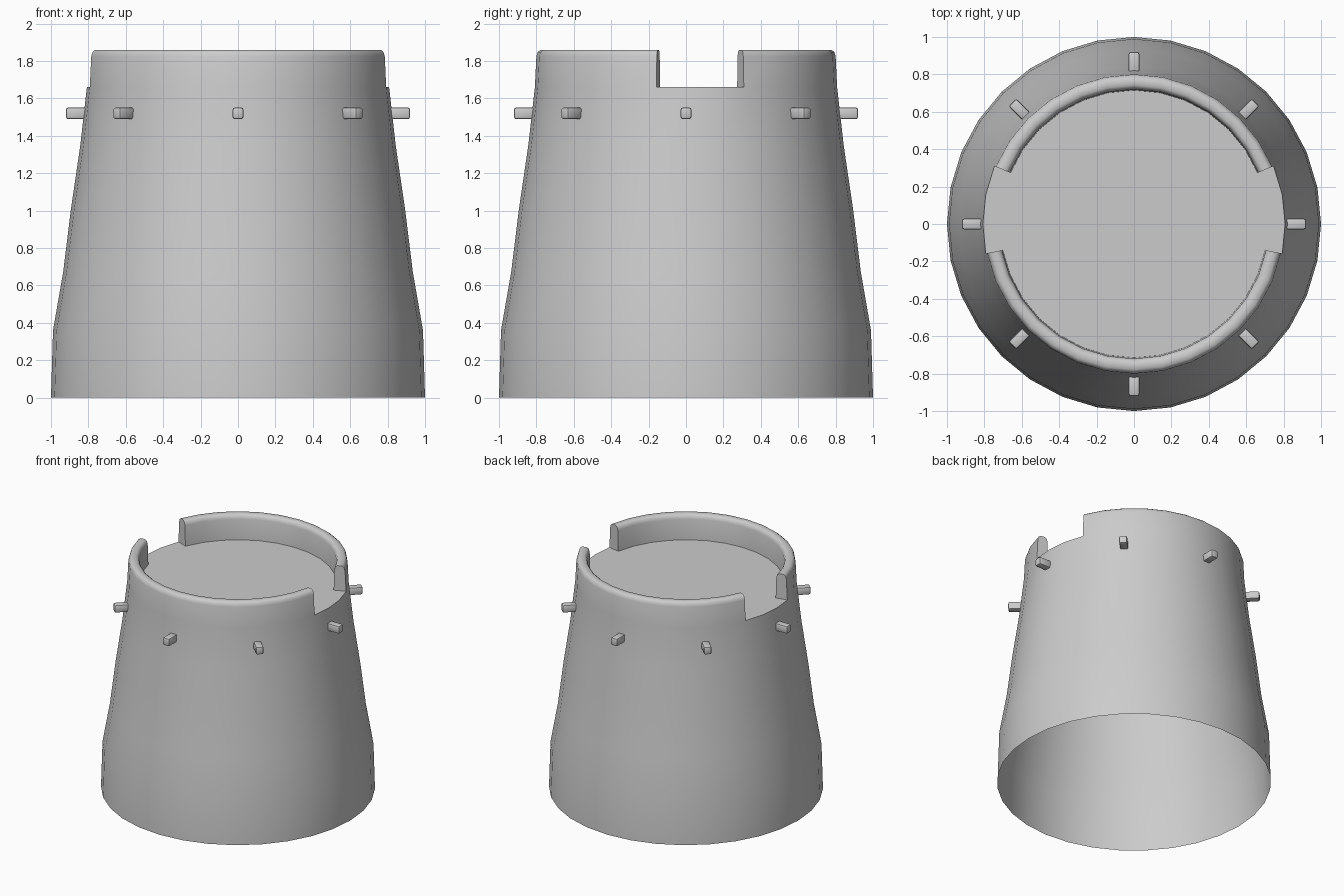
import bpy, bmesh, math
from mathutils import Matrix

if "Cube" in bpy.data.objects:
    bpy.data.objects.remove(bpy.data.objects["Cube"])

SIDES = 32
BODY = [(1.0, 0), (0.989, 0.36), (0.935, 0.67), (0.893, 1.01), (0.843, 1.35), (0.808, 1.66)]
LIP = [(0.80, 1.825), (0.793, 1.848), (0.778, 1.86), (0.742, 1.86),
       (0.727, 1.848), (0.72, 1.825), (0.715, 1.66)]
ARCS = [range(2, 15), range(17, 32)]  # parapet spans, leaving two side gaps


def finish(bm, name, angle):
    bmesh.ops.recalc_face_normals(bm, faces=bm.faces)
    mesh = bpy.data.meshes.new(name)
    bm.to_mesh(mesh)
    bm.free()
    ob = bpy.data.objects.new(name, mesh)
    bpy.context.collection.objects.link(ob)
    bpy.ops.object.select_all(action='DESELECT')
    ob.select_set(True)
    bpy.context.view_layer.objects.active = ob
    bpy.ops.object.shade_smooth_by_angle(angle=math.radians(angle))
    return ob


def vert(bm, r, z, i):
    a = 2 * math.pi * i / SIDES
    return bm.verts.new((r * math.cos(a), r * math.sin(a), z))


# Tapered open-bottomed tower wall
bm = bmesh.new()
rings = [[vert(bm, r, z, i) for i in range(SIDES)] for r, z in BODY]
for lo, hi in zip(rings, rings[1:]):
    for i in range(SIDES):
        j = (i + 1) % SIDES
        bm.faces.new((lo[i], lo[j], hi[j], hi[i]))
rim = rings[-1]

# Two rounded parapet arcs rising from the rim
inner = {}
for arc in ARCS:
    cols = [[rim[i]] + [vert(bm, r, z, i) for r, z in LIP] for i in arc]
    for a, b in zip(cols, cols[1:]):
        for k in range(len(LIP)):
            bm.faces.new((a[k], b[k], b[k + 1], a[k + 1]))
    bm.faces.new(cols[0])
    bm.faces.new(cols[-1][::-1])
    inner.update({i: c[-1] for i, c in zip(arc, cols)})

# Floor, inside the parapets and out to the rim at the gaps
loop = []
for i in range(SIDES):
    if i not in inner:
        loop.append(rim[i])
    elif any(i == a[0] for a in ARCS):
        loop += [rim[i], inner[i]]
    elif any(i == a[-1] for a in ARCS):
        loop += [inner[i], rim[i]]
    else:
        loop.append(inner[i])
bm.faces.new(loop)
finish(bm, "tower_body", 40)

# Ring of eight beam ends
for n in range(8):
    bm = bmesh.new()
    bmesh.ops.create_cube(bm, size=1, matrix=Matrix.Diagonal((0.11, 0.058, 0.062, 1)))
    bmesh.ops.bevel(bm, geom=bm.edges[:], offset=0.012, segments=2, profile=0.5, affect='EDGES')
    turn = Matrix.Rotation(n * math.pi / 4, 4, 'Z')
    bmesh.ops.transform(bm, matrix=turn @ Matrix.Translation((0.865, 0, 1.52)), verts=bm.verts)
    finish(bm, f"beam_end_{n + 1}", 40)
